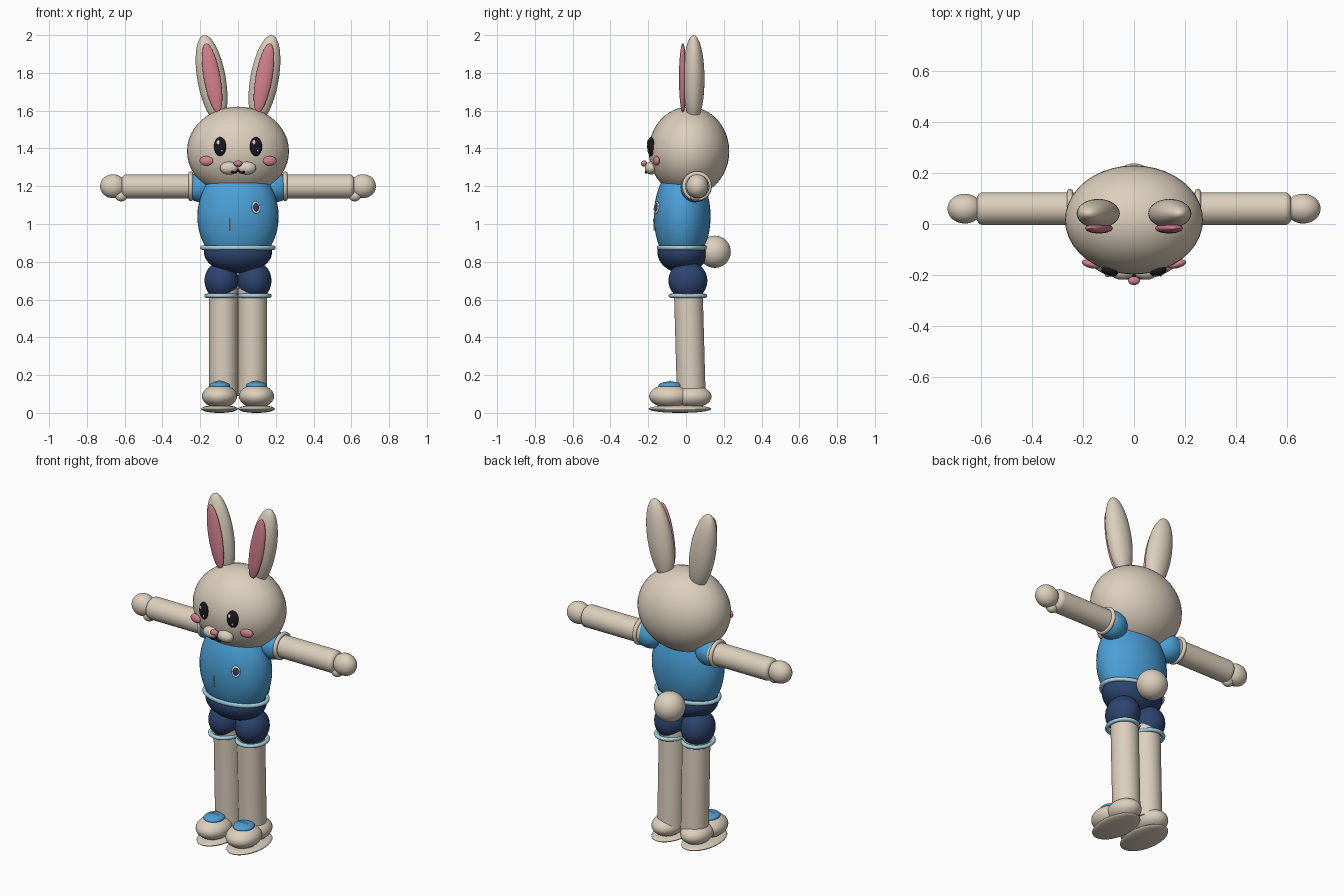
import bpy
import math
from mathutils import Vector

cube = bpy.data.objects.get("Cube")
if cube:
    bpy.data.objects.remove(cube, do_unlink=True)


def material(name, r, g, b):
    m = bpy.data.materials.new(name)
    m.use_nodes = True
    m.diffuse_color = (r, g, b, 1)
    bsdf = m.node_tree.nodes["Principled BSDF"]
    bsdf.inputs["Base Color"].default_value = (r, g, b, 1)
    bsdf.inputs["Roughness"].default_value = 0.7
    return m


FUR = material("cream fur", 0.72, 0.63, 0.51)
PINK = material("soft pink", 0.66, 0.22, 0.28)
BLUE = material("shirt blue", 0.07, 0.35, 0.68)
NAVY = material("navy", 0.026, 0.058, 0.16)
TRIM = material("pale blue trim", 0.38, 0.64, 0.74)
BLACK = material("eye black", 0.012, 0.009, 0.016)
WHITE = material("white", 0.85, 0.85, 0.83)


def finish(name, mat):
    ob = bpy.context.object
    ob.name = name
    ob.data.materials.append(mat)
    bpy.ops.object.shade_smooth_by_angle(angle=math.radians(40))
    return ob


def ball(name, loc, radii, mat, rot=(0, 0, 0)):
    bpy.ops.mesh.primitive_uv_sphere_add(segments=40, ring_count=24, location=loc, rotation=rot)
    bpy.context.object.scale = radii
    return finish(name, mat)


def ring(name, loc, radii, thick, mat, rot=(0, 0, 0)):
    """Torus with outer radii given along its own x and y."""
    bpy.ops.mesh.primitive_torus_add(major_radius=1, minor_radius=thick / radii[0],
                                     major_segments=48, minor_segments=12,
                                     location=loc, rotation=rot)
    bpy.context.object.scale = (radii[0], radii[1], radii[0])
    return finish(name, mat)


def rod(name, a, b, radius, mat, bevel=0.0):
    """Cylinder between two points, optionally with rounded ends."""
    a, b = Vector(a), Vector(b)
    d = b - a
    bpy.ops.mesh.primitive_cylinder_add(vertices=40, radius=radius, depth=d.length,
                                        location=(a + b) / 2)
    ob = bpy.context.object
    ob.rotation_euler = d.to_track_quat('Z', 'Y').to_euler()
    if bevel:
        mod = ob.modifiers.new("round ends", 'BEVEL')
        mod.width = bevel
        mod.segments = 5
        mod.limit_method = 'ANGLE'
    return finish(name, mat)


def tube(name, points, radius, mat):
    """Smooth thin tube through a few points."""
    cu = bpy.data.curves.new(name, 'CURVE')
    cu.dimensions = '3D'
    cu.bevel_depth = radius
    cu.use_fill_caps = True
    sp = cu.splines.new('BEZIER')
    sp.bezier_points.add(len(points) - 1)
    for bp, p in zip(sp.bezier_points, points):
        bp.co = p
        bp.handle_left_type = bp.handle_right_type = 'AUTO'
    ob = bpy.data.objects.new(name, cu)
    bpy.context.collection.objects.link(ob)
    cu.materials.append(mat)
    return ob


# Body centre line
ball("head", (0, 0.016, 1.385), (0.27, 0.213, 0.236), FUR)
ball("shirt_body", (0, -0.02, 1.04), (0.215, 0.15, 0.27), BLUE)
ball("shorts_hips", (0, -0.018, 0.85), (0.18, 0.133, 0.11), NAVY)
ring("waist_trim", (0, -0.018, 0.875), (0.188, 0.127), 0.012, TRIM)
ball("tail", (0, 0.152, 0.853), (0.085, 0.085, 0.085), FUR)
ball("nose", (0, -0.222, 1.32), (0.023, 0.017, 0.016), PINK)

# Shirt badge and front seam
tilt = (math.radians(82), 0, math.radians(28))
ball("badge_centre", (0.095, -0.155, 1.087), (0.018, 0.024, 0.008), NAVY, tilt)
ring("badge_rim", (0.095, -0.156, 1.087), (0.02, 0.026), 0.005, WHITE, tilt)
rod("shirt_seam", (-0.04, -0.168, 0.965), (-0.04, -0.17, 1.03), 0.004, FUR)

for s, side in ((1, "left"), (-1, "right")):
    # Ears
    lean = (0, s * math.radians(10), 0)
    ball(side + "_ear", (s * 0.14, 0.041, 1.768), (0.075, 0.057, 0.235), FUR, lean)
    ball(side + "_inner_ear", (s * 0.137, -0.017, 1.773), (0.044, 0.02, 0.186), PINK, lean)

    # Face
    turn = (0, 0, s * math.radians(16))
    ball(side + "_eye", (s * 0.095, -0.185, 1.41), (0.033, 0.019, 0.05), BLACK, turn)
    ball(side + "_eye_glint", (s * 0.095 - 0.01, -0.203, 1.432), (0.009, 0.004, 0.012), WHITE, turn)
    ball(side + "_eye_small_glint", (s * 0.095 + 0.01, -0.202, 1.388), (0.005, 0.003, 0.006), WHITE, turn)
    ball(side + "_cheek", (s * 0.168, -0.157, 1.334), (0.037, 0.016, 0.025), PINK, (0, 0, s * 0.25))
    ball(side + "_muzzle", (s * 0.047, -0.185, 1.296), (0.048, 0.033, 0.034), FUR)
    tube(side + "_mouth", [(0, -0.202, 1.285), (s * 0.014, -0.211, 1.272),
                           (s * 0.036, -0.213, 1.277)], 0.005, BLACK)

    # Arms
    ball(side + "_sleeve", (s * 0.195, 0.05, 1.195), (0.085, 0.078, 0.08), BLUE)
    ring(side + "_cuff", (s * 0.25, 0.058, 1.2), (0.067, 0.067), 0.012, FUR, (0, math.pi / 2, 0))
    rod(side + "_arm", (s * 0.2, 0.06, 1.198), (s * 0.615, 0.06, 1.198), 0.064, FUR, 0.025)
    ball(side + "_hand", (s * 0.662, 0.06, 1.2), (0.068, 0.058, 0.063), FUR)
    ball(side + "_thumb", (s * 0.618, 0.048, 1.15), (0.034, 0.028, 0.03), FUR)

    # Legs
    ball(side + "_shorts_leg", (s * 0.087, 0.01, 0.7), (0.09, 0.103, 0.102), NAVY)
    ring(side + "_shorts_trim", (s * 0.088, 0.01, 0.62), (0.079, 0.09), 0.011, TRIM)
    rod(side + "_leg", (s * 0.077, 0.012, 0.66), (s * 0.077, 0.028, 0.09), 0.076, FUR)

    # Shoes
    ball(side + "_shoe_toe", (s * 0.098, -0.085, 0.088), (0.093, 0.11, 0.062), FUR)
    ball(side + "_shoe_heel", (s * 0.094, 0.03, 0.086), (0.084, 0.105, 0.06), FUR)
    ball(side + "_sole", (s * 0.098, -0.032, 0.021), (0.097, 0.166, 0.021), FUR)
    ball(side + "_shoe_tongue", (s * 0.097, -0.083, 0.144), (0.056, 0.063, 0.022), BLUE)
    tube(side + "_shoe_lace", [(s * 0.07, -0.085, 0.163), (s * 0.097, -0.085, 0.167),
                               (s * 0.124, -0.085, 0.163)], 0.004, WHITE)
